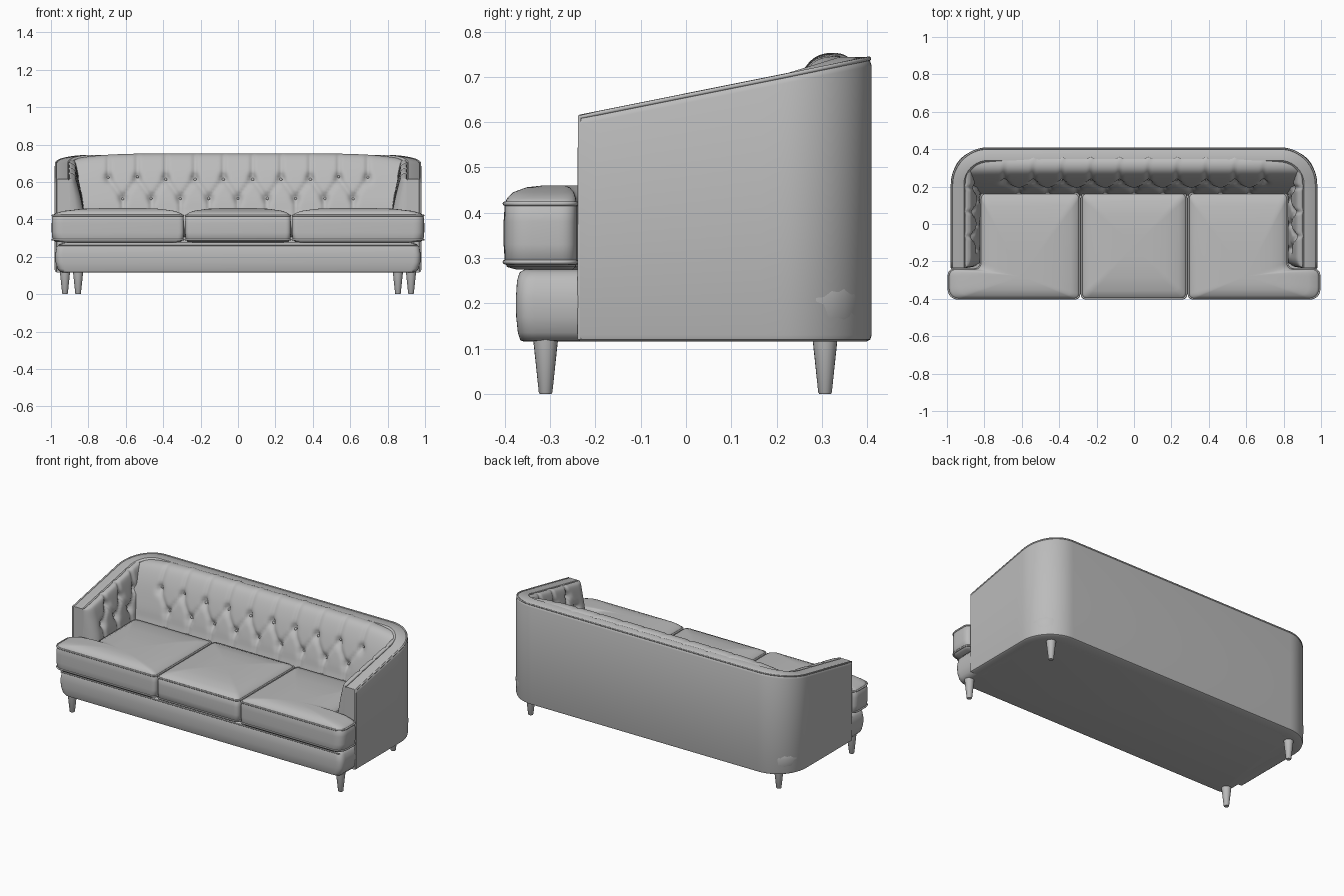
import bpy, bmesh, math
from mathutils import Vector, Matrix

if "Cube" in bpy.data.objects:
    bpy.data.objects.remove(bpy.data.objects["Cube"])

fabric = bpy.data.materials.new("grey_fabric")
fabric.use_nodes = True
grey = (0.5, 0.5, 0.5, 1)
fabric.diffuse_color = grey
fabric.node_tree.nodes["Principled BSDF"].inputs["Base Color"].default_value = grey

FLOOR, FRONT, R, HALF_W, BACK = 0.115, -0.235, 0.2, 0.98, 0.41


def finish(name, bm, angle=40):
    bmesh.ops.recalc_face_normals(bm, faces=bm.faces)
    mesh = bpy.data.meshes.new(name)
    bm.to_mesh(mesh)
    bm.free()
    mesh.materials.append(fabric)
    ob = bpy.data.objects.new(name, mesh)
    bpy.context.collection.objects.link(ob)
    bpy.ops.object.select_all(action='DESELECT')
    ob.select_set(True)
    bpy.context.view_layer.objects.active = ob
    bpy.ops.object.shade_smooth_by_angle(angle=math.radians(angle))
    return ob


def loft(name, rings, angle=40):
    """Skin closed rings of points and cap both ends."""
    bm = bmesh.new()
    rows = [[bm.verts.new(p) for p in ring] for ring in rings]
    n = len(rows[0])
    for a, b in zip(rows, rows[1:]):
        for i in range(n):
            j = (i + 1) % n
            bm.faces.new((a[i], a[j], b[j], b[i]))
    bm.faces.new(rows[0])
    bm.faces.new(rows[-1])
    return finish(name, bm, angle)


def piping(name, points, closed=False, radius=0.005):
    curve = bpy.data.curves.new(name, 'CURVE')
    curve.dimensions = '3D'
    curve.bevel_depth = radius
    curve.bevel_resolution = 2
    spline = curve.splines.new('POLY')
    spline.points.add(len(points) - 1)
    for sp, p in zip(spline.points, points):
        sp.co = (*p, 1)
    spline.use_cyclic_u = closed
    curve.materials.append(fabric)
    bpy.context.collection.objects.link(bpy.data.objects.new(name, curve))


def smooth_path(pts, steps):
    """Catmull-Rom samples through a few 2D points."""
    p = [Vector(q) for q in [pts[0]] + pts + [pts[-1]]]
    out = []
    for a, b, c, d in zip(p, p[1:], p[2:], p[3:]):
        for k in range(steps):
            t = k / steps
            out.append(0.5 * (2 * b + (c - a) * t + (2 * a - 5 * b + 4 * c - d) * t * t
                              + (3 * b - a - 3 * c + d) * t ** 3))
    return out + [p[-1]]


def rounded(corners, steps=8):
    """Outline with each (x, y, radius) corner rounded."""
    out = []
    for i, (x, y, r) in enumerate(corners):
        c = Vector((x, y))
        a = c + (Vector(corners[i - 1][:2]) - c).normalized() * r
        b = c + (Vector(corners[(i + 1) % len(corners)][:2]) - c).normalized() * r
        for k in range(steps + 1):
            t = k / steps
            out.append(a * (1 - t) ** 2 + c * 2 * t * (1 - t) + b * t * t)
    return out


def stack(name, outline, centre, layers):
    c = Vector(centre)
    return loft(name, [[(*(c + (p - c) * s), z) for p in outline] for s, z in layers], 50)


def rim(y):
    return 0.615 + 0.2 * (y - FRONT)


# Curved outer wall: stations hold a centre point and outward normal
cx, cy = HALF_W - R, BACK - R
half = [(cx, FRONT + (cy - FRONT) * k / 10, 1, 0) for k in range(10)]
half += [(cx, cy, math.cos(a), math.sin(a)) for a in (math.pi / 2 * k / 16 for k in range(17))]
stations = half + [(-x, y, -nx, ny) for x, y, nx, ny in reversed(half)]


def wall_point(st, d, z):
    x, y, nx, ny = st
    return (x + (R - d) * nx, y + (R - d) * ny, z)


def wall_ring(st):
    h = rim(st[1] + R * st[3])
    section = [(0.08, FLOOR), (0.012, FLOOR), (0.003, FLOOR + 0.005), (0, FLOOR + 0.015),
               (0, h - 0.02), (0.004, h - 0.008), (0.016, h), (0.07, h), (0.08, h - 0.01)]
    return [wall_point(st, d, z) for d, z in section]


loft("outer_wall", [wall_ring(s) for s in stations])
edge = [wall_point(s, 0.006, rim(s[1] + R * s[3]) - 0.004) for s in stations]
ends = [(x, FRONT, FLOOR + 0.005) for x in (HALF_W - 0.006, 0.006 - HALF_W)]
piping("wall_piping", [ends[0]] + edge + [ends[1]])

# Base with a softly bulging front
base = rounded([(-0.975, -0.375, 0.04), (0.975, -0.375, 0.04), (0.975, 0.4, 0.2), (-0.975, 0.4, 0.2)])
stack("base", base, (0, 0), [(0.95, FLOOR), (0.975, FLOOR + 0.003), (0.99, 0.135), (1, 0.17),
                             (1.002, 0.21), (0.995, 0.25), (0.98, 0.268), (0.95, 0.275)])
piping("base_piping", [(x, y, z) for x, y, z in
                       [(-0.96, -0.371, 0.262), (0.96, -0.371, 0.262)]], radius=0.004)

# Seat cushions: a square middle and two that wrap in front of the arms
layers = [(0.02, 0.275), (0.8, 0.275), (0.96, 0.28), (1, 0.292), (1.01, 0.33), (1.01, 0.38),
          (1, 0.42), (0.96, 0.432), (0.85, 0.445), (0.6, 0.456), (0.3, 0.46), (0.02, 0.46)]


def cushion(name, corners, centre):
    outline = rounded(corners)
    stack(name, outline, centre, layers)
    for label, z in (("top", 0.42), ("bottom", 0.291)):
        piping(f"{name}_{label}_piping", [(*p, z) for p in outline], True)


cushion("middle_cushion", [(-0.28, -0.4, 0.03), (0.28, -0.4, 0.03),
                           (0.28, 0.165, 0.03), (-0.28, 0.165, 0.03)], (0, -0.12))
for side, s in (("left", 1), ("right", -1)):
    corners = [(0.292, -0.4, 0.03), (0.992, -0.4, 0.06), (0.992, -0.242, 0.04),
               (0.82, -0.242, 0.04), (0.82, 0.165, 0.03), (0.292, 0.165, 0.03)]
    cushion(f"{side}_cushion", [(s * x, y, r) for x, y, r in corners], (s * 0.6, -0.28))

# Button-tufted pads
buttons = bmesh.new()


def crease(p, a, b):
    ab = b - a
    t = max(0, min(1, (p - a).dot(ab) / ab.length_squared))
    return (p - a - ab * t).length


def pad(name, start, end, count, profile, place, spots, pitch):
    """place(u, depth, z) maps the pad into space; spots are (u, z) buttons."""
    spots = [Vector(s) for s in spots]
    low = min(s.y for s in spots)
    folds = [(a, b) for a in spots for b in spots if a.y < b.y and abs(a.x - b.x) < pitch * 0.6]
    folds += [(a, a + Vector((0, -0.2 if a.y == low else 0.16))) for a in spots]
    section = smooth_path(profile, 6)
    rings = []
    for i in range(count + 1):
        u = start + (end - start) * i / count
        ring = []
        for d, z in section:
            pos = Vector(place(u, d, z))
            p = Vector((u, pos.z))
            near = min((p - s).length for s in spots)
            fold = min(crease(p, a, b) for a, b in folds)
            dent = 0.024 * math.exp(-(near / 0.022) ** 2) + 0.010 * math.exp(-(fold / 0.012) ** 2)
            ring.append(place(u, max(0, d - dent), z))
        rings.append(ring)
    loft(name, rings, 70)
    # Sit each button on the dented surface
    for s in spots:
        hit = min((Vector(q) for r in rings for q in r[6:-6]),
                  key=lambda q: (Vector((q.x if start < -0.5 else q.y, q.z)) - s).length)
        bmesh.ops.create_uvsphere(buttons, u_segments=10, v_segments=6, radius=0.009,
                                  matrix=Matrix.Translation(hit))


pitch = 0.154
back_spots = [(pitch * k, 0.51) for k in range(-4, 5)]
back_spots += [(pitch * (k + 0.5), 0.62) for k in range(-5, 5)]
back_profile = [(0, 0.70), (0.01, 0.742), (0.05, 0.752), (0.09, 0.73), (0.13, 0.66), (0.165, 0.56),
                (0.19, 0.46), (0.195, 0.35), (0, 0.3)]


def place_back(u, d, z):
    drop = 0.03 * (abs(u) / 0.88) ** 6
    return (u, 0.36 - d, z - drop * (z - 0.3) / 0.45)


pad("back_pad", -0.88, 0.88, 200, back_profile, place_back, back_spots, pitch)

arm_profile = [(0, 0.72), (0.005, 0.748), (0.02, 0.75), (0.038, 0.73), (0.055, 0.65), (0.07, 0.56),
               (0.082, 0.46), (0.085, 0.35), (0, 0.3)]
arm_spots = [(-0.13 + 0.13 * k, 0.5) for k in range(3)] + [(-0.065 + 0.13 * k, 0.59) for k in range(3)]
for side, s in (("left", 1), ("right", -1)):
    def place_arm(u, d, z):
        t = max(0, (FRONT + 0.06 - u) / 0.06)
        d *= math.sqrt(max(0, 1 - t * t)) * 0.9 + 0.1
        return (s * (0.905 - d), u, 0.3 + (z - 0.3) * (rim(u) - 0.3) / 0.45)
    pad(f"{side}_arm_pad", FRONT, 0.3, 90, arm_profile, place_arm, arm_spots, 0.13)
finish("tufting_buttons", buttons)

# Tapered legs
for end, x, y in (("front", 0.925, -0.31), ("back", 0.855, 0.307)):
    for side, s in (("left", 1), ("right", -1)):
        loft(f"{end}_{side}_leg",
             [[(s * x + r * math.cos(a), y + r * math.sin(a), z)
               for a in (math.tau * k / 20 for k in range(20))]
              for r, z in ((0.013, 0), (0.015, 0.003), (0.028, FLOOR + 0.01))])
